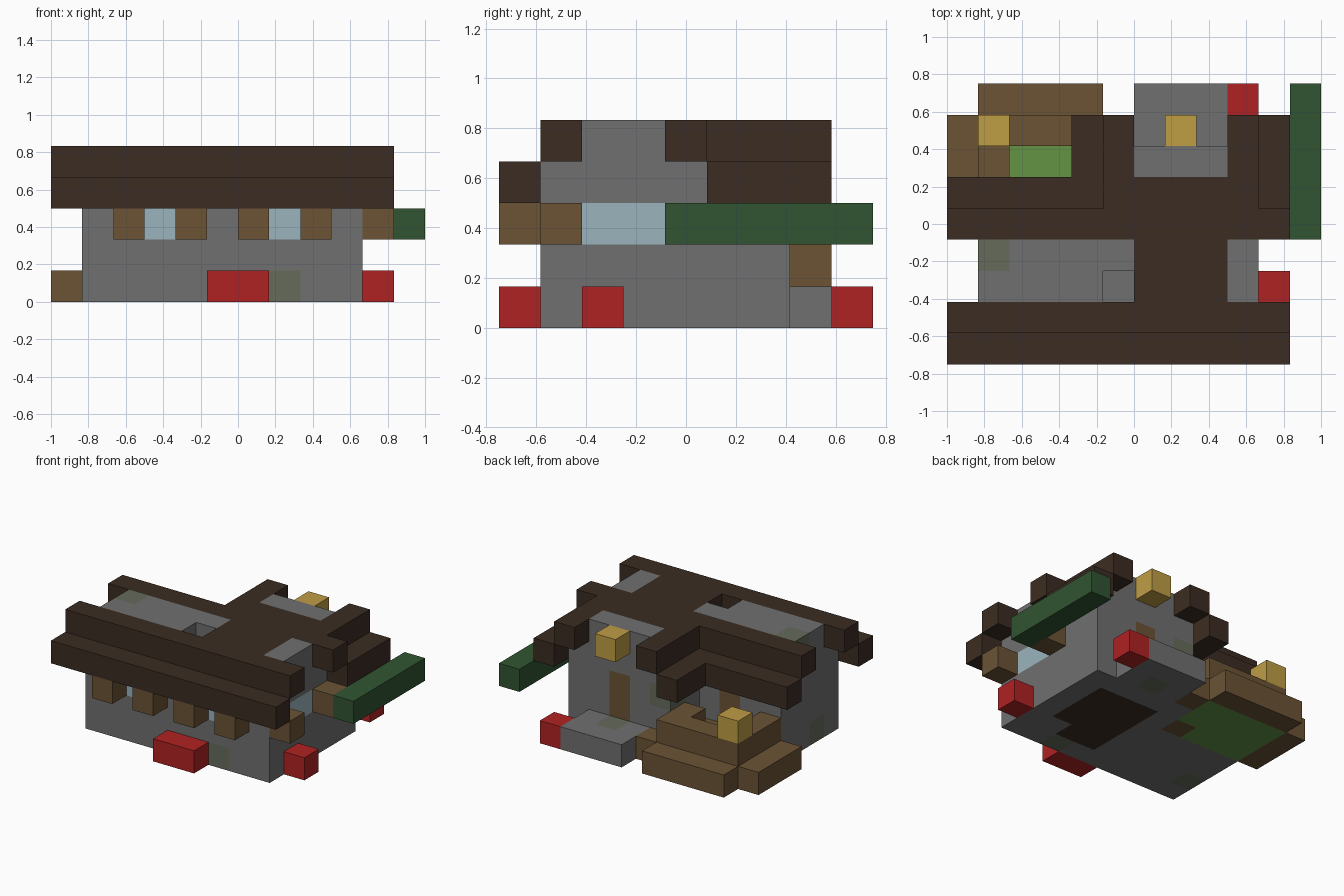
import bpy
import bmesh
from mathutils import Vector

cube = bpy.data.objects.get("Cube")
if cube:
    bpy.data.objects.remove(cube, do_unlink=True)

UNIT = 1 / 6                      # edge of one block
ORIGIN = Vector((-1, -0.75, 0))   # low corner of the block grid


def linear(hex_colour):
    values = [int(hex_colour[n:n + 2], 16) / 255 for n in (0, 2, 4)]
    return [v / 12.92 if v < 0.04 else ((v + 0.055) / 1.055) ** 2.4 for v in values] + [1]


def make_material(name, hex_colour):
    material = bpy.data.materials.new(name)
    material.use_nodes = True
    colour = linear(hex_colour)
    material.diffuse_color = colour
    material.node_tree.nodes["Principled BSDF"].inputs["Base Color"].default_value = colour
    return material


STONE = make_material("grey stone", "707070")
MOSS = make_material("mossy stone", "666b5b")
ROOF = make_material("dark timber", "3b2c22")
WOOD = make_material("brown planks", "6b5335")
GLASS = make_material("pale glass", "9bb4bd")
FLOWER = make_material("red flowers", "b02222")
LEAF = make_material("dark leaves", "315432")
GRASS = make_material("grass", "639344")
LAMP = make_material("yellow lamp", "bf9d45")

grid = {}   # block position -> (part name, material)


def span(value):
    low, high = value if isinstance(value, tuple) else (value, value)
    return range(low, high + 1)


def cells(x, y, z):
    return [(i, j, k) for i in span(x) for j in span(y) for k in span(z)]


def fill(part, material, x, y, z):
    """Fill an inclusive range of blocks, replacing what was there."""
    for cell in cells(x, y, z):
        grid[cell] = (part, material)


# House walls, rear wing and back porch
fill("walls", STONE, (1, 9), (1, 4), (0, 3))
fill("walls", STONE, (1, 9), (2, 3), 4)
fill("walls", STONE, (5, 9), (5, 6), (0, 3))
fill("walls", STONE, (6, 8), 6, 4)
fill("porch", STONE, (6, 8), (7, 8), 0)

# Timber floor flush with the underside
fill("floor", ROOF, (6, 8), (2, 5), 0)
fill("floor", STONE, 8, 2, 0)

# Main roof: upper beams, lower eaves and central deck
fill("main_roof", ROOF, (0, 10), 1, 4)
fill("main_roof", ROOF, (0, 10), 4, 4)
fill("main_roof", ROOF, (0, 10), 0, 3)
fill("main_roof", ROOF, (0, 4), 5, 3)
fill("main_roof", ROOF, (6, 8), (2, 5), 4)

# Wing roof: upper beams and lower eaves on both sides
for upper, lower in ((5, 4), (9, 10)):
    fill("wing_roof", ROOF, upper, (5, 7), 4)
    fill("wing_roof", ROOF, lower, (5, 7), 3)

# Chimney opening
for cell in cells(5, 2, 4):
    grid.pop(cell)

# Front windows with shutters, side window with shutters
for centre in (3, 7):
    fill("windows", GLASS, centre, 1, 2)
    for side in (centre - 1, centre + 1):
        fill("front_shutters", WOOD, side, 0, 2)
fill("windows", GLASS, 9, (2, 3), 2)
for side in (1, 4):
    fill("side_shutters", WOOD, 10, side, 2)

# Doors
fill("wing_door", WOOD, 7, 6, (1, 2))
fill("garden_door", WOOD, 3, 4, (1, 2))

# Mossy stones
fill("walls", MOSS, 7, 1, 0)
fill("walls", MOSS, 1, 3, 4)
fill("walls", MOSS, 1, 2, 0)
fill("walls", MOSS, 5, 6, 2)
fill("porch", MOSS, 7, 7, 0)

# Garden terrace: lawn, outer step and raised border
fill("lawn", GRASS, (1, 4), (5, 7), 0)
fill("terrace_step", WOOD, (1, 4), 8, 0)
fill("terrace_step", WOOD, 0, (5, 7), 0)
fill("terrace_step", WOOD, 5, 7, 0)
fill("terrace_step", WOOD, 4, 5, 0)
fill("terrace_border", WOOD, (1, 4), 7, 1)
fill("terrace_border", WOOD, 1, (5, 6), 1)
fill("terrace_border", WOOD, 4, 6, 1)

# Lamps, flowers and hedge
fill("gable_lamp", LAMP, 7, 7, 4)
fill("terrace_lamp", LAMP, 1, 7, 2)
fill("front_flowers", FLOWER, (5, 6), 0, 0)
fill("side_flowers", FLOWER, 10, 2, 0)
fill("porch_flowers", FLOWER, 9, 8, 0)
fill("hedge_beam", LEAF, 11, (4, 8), 2)


def exposed_quads(cell):
    """Yield the corner points of each block side that has no neighbour."""
    for axis in range(3):
        for sign in (-1, 1):
            step = [0, 0, 0]
            step[axis] = sign
            if tuple(c + s for c, s in zip(cell, step)) in grid:
                continue
            normal = Vector(step)
            u = Vector([n == (axis + 1) % 3 for n in range(3)])
            v = normal.cross(u)
            middle = Vector(cell) + Vector((0.5, 0.5, 0.5)) + normal / 2
            yield [ORIGIN + UNIT * (middle + (u * a + v * b) / 2)
                   for a, b in ((-1, -1), (1, -1), (1, 1), (-1, 1))]


def build_part(part):
    bm = bmesh.new()
    materials = []
    for cell, (owner, material) in grid.items():
        if owner != part:
            continue
        if material not in materials:
            materials.append(material)
        for quad in exposed_quads(cell):
            face = bm.faces.new([bm.verts.new(point) for point in quad])
            face.material_index = materials.index(material)
    bmesh.ops.remove_doubles(bm, verts=bm.verts[:], dist=0.001)
    mesh = bpy.data.meshes.new(part)
    bm.to_mesh(mesh)
    bm.free()
    for material in materials:
        mesh.materials.append(material)
    bpy.context.collection.objects.link(bpy.data.objects.new(part, mesh))


for part in sorted({owner for owner, _ in grid.values()}):
    build_part(part)
